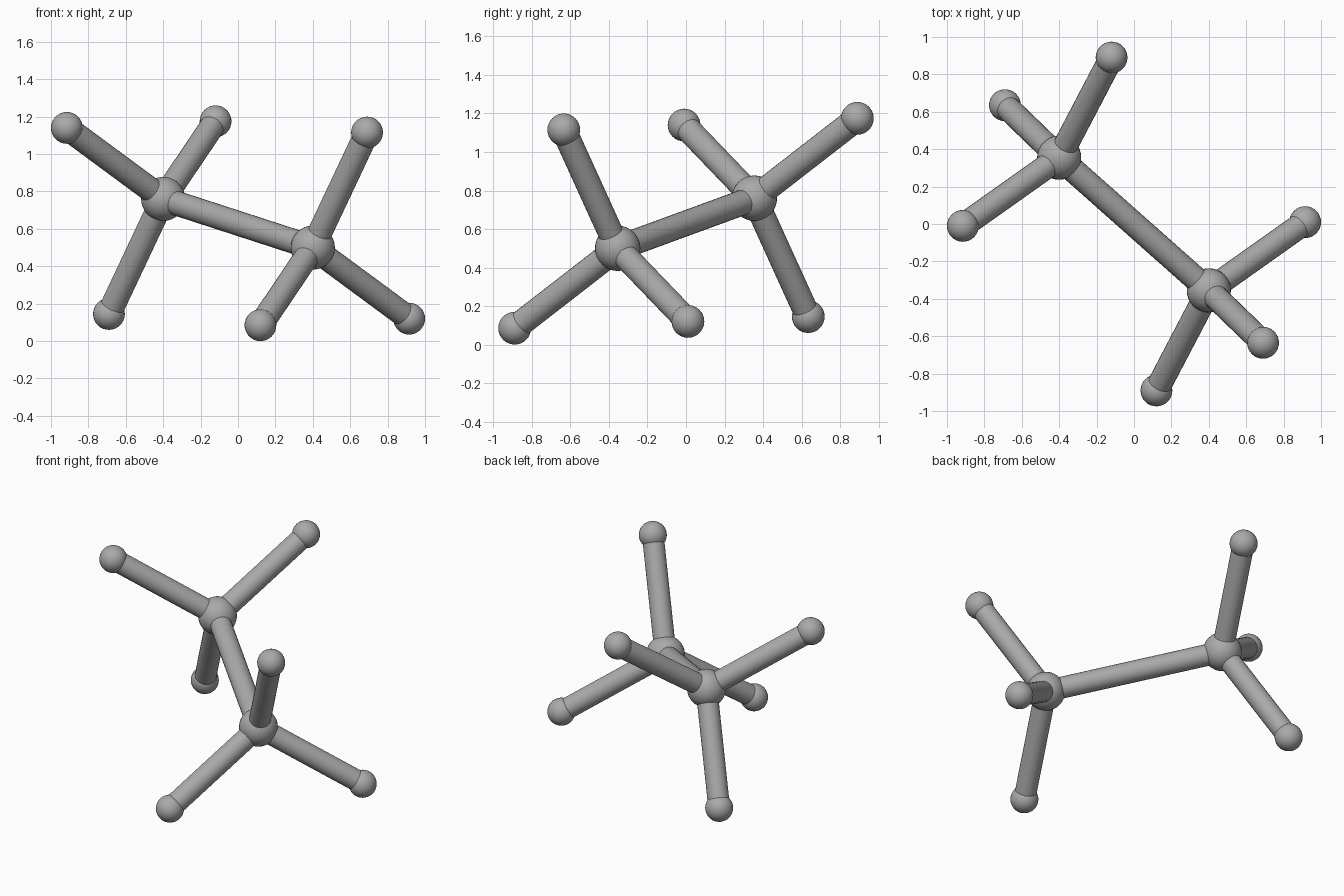
import bpy
import math
from mathutils import Vector

cube = bpy.data.objects.get("Cube")
if cube:
    bpy.data.objects.remove(cube, do_unlink=True)

# One plain grey for every part
GREY = (0.4, 0.4, 0.4, 1.0)
grey = bpy.data.materials.new("plain grey")
grey.use_nodes = True
grey.diffuse_color = GREY
grey.node_tree.nodes["Principled BSDF"].inputs["Base Color"].default_value = GREY

CENTRE = Vector((0, 0, 0.63))
HUB_R, TIP_R, ROD_R = 0.118, 0.085, 0.066


def finish(name):
    obj = bpy.context.object
    obj.name = name
    obj.data.materials.append(grey)
    bpy.ops.object.shade_smooth_by_angle(angle=math.radians(40))


def ball(name, pos, radius):
    bpy.ops.mesh.primitive_uv_sphere_add(segments=32, ring_count=16, radius=radius, location=pos)
    finish(name)


def rod(name, a, b):
    axis = b - a
    bpy.ops.mesh.primitive_cylinder_add(
        vertices=24, radius=ROD_R, depth=axis.length, location=(a + b) / 2,
        rotation=axis.to_track_quat("Z", "Y").to_euler())
    finish(name)


# Hub and three arm tips, as offsets from the centre of the model
hub = Vector((-0.40, 0.355, 0.13))
tips = {
    "side": Vector((-0.915, -0.01, 0.51)),
    "raised": Vector((-0.12, 0.89, 0.545)),
    "lowered": Vector((-0.69, 0.635, -0.485)),
}

# The second cluster is the first one mirrored through the centre
for end, sign in (("back", 1), ("front", -1)):
    hub_pos = CENTRE + sign * hub
    ball(f"{end}_hub", hub_pos, HUB_R)
    for label, offset in tips.items():
        tip_pos = CENTRE + sign * offset
        rod(f"{end}_{label}_rod", hub_pos, tip_pos)
        ball(f"{end}_{label}_ball", tip_pos, TIP_R)

# Rod joining the two hubs
rod("joining_rod", CENTRE + hub, CENTRE - hub)
